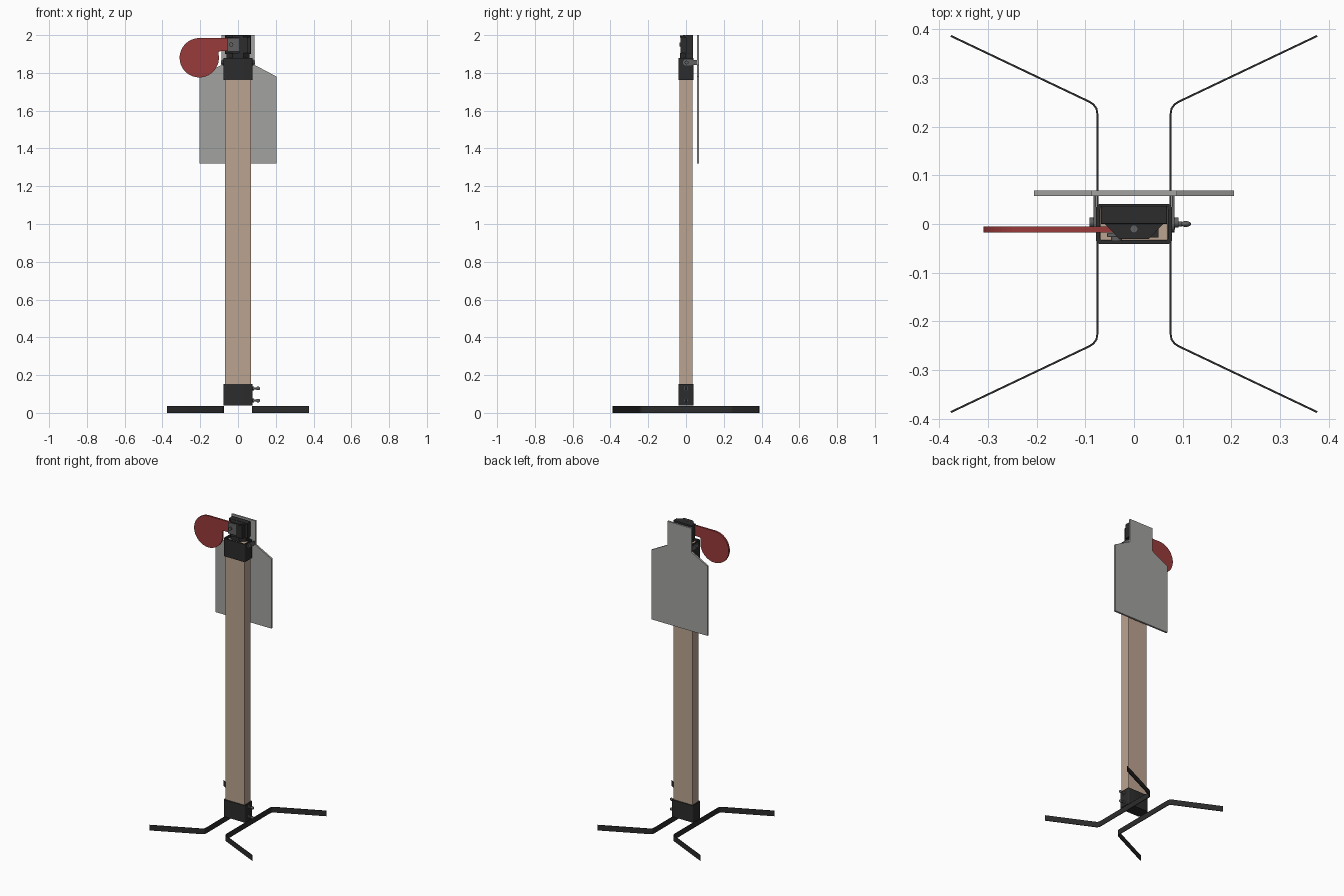
import bpy, bmesh, math
from mathutils import Vector, Matrix

cube = bpy.data.objects.get("Cube")
if cube:
    bpy.data.objects.remove(cube, do_unlink=True)


def material(name, rgb):
    m = bpy.data.materials.new(name)
    m.use_nodes = True
    m.diffuse_color = (*rgb, 1)
    m.node_tree.nodes["Principled BSDF"].inputs["Base Color"].default_value = (*rgb, 1)
    return m


WOOD = material("tan wood", (0.50, 0.37, 0.28))
BLACK = material("black steel", (0.025, 0.025, 0.025))
GREY = material("plate grey", (0.36, 0.36, 0.35))
DARK = material("hardware grey", (0.12, 0.12, 0.12))
RED = material("paddle red", (0.32, 0.043, 0.043))


def finish(name, bm, mat, bevel=0, smooth=False):
    bmesh.ops.recalc_face_normals(bm, faces=bm.faces)
    mesh = bpy.data.meshes.new(name)
    bm.to_mesh(mesh)
    bm.free()
    mesh.materials.append(mat)
    ob = bpy.data.objects.new(name, mesh)
    bpy.context.collection.objects.link(ob)
    if bevel:
        mod = ob.modifiers.new("Bevel", "BEVEL")
        mod.width, mod.segments = bevel, 2
    if smooth:
        bpy.ops.object.select_all(action="DESELECT")
        ob.select_set(True)
        bpy.context.view_layer.objects.active = ob
        bpy.ops.object.shade_smooth_by_angle(angle=math.radians(35))
    return ob


def box(name, lo, hi, mat, bevel=0):
    lo, hi = Vector(lo), Vector(hi)
    bm = bmesh.new()
    bmesh.ops.create_cube(bm, size=1, matrix=Matrix.Translation((lo + hi) / 2) @ Matrix.Diagonal((*(hi - lo), 1)))
    return finish(name, bm, mat, bevel)


def prism(name, points, axis, start, end, mat, smooth=False):
    """Extrude an outline along x, y or z."""
    place = {"x": lambda a, b, d: (d, a, b), "y": lambda a, b, d: (a, d, b),
             "z": lambda a, b, d: (a, b, d)}[axis]
    bm = bmesh.new()
    face = bm.faces.new([bm.verts.new(place(a, b, start)) for a, b in points])
    moved = bmesh.ops.extrude_face_region(bm, geom=[face])["geom"]
    bmesh.ops.translate(bm, vec=place(0, 0, end - start),
                        verts=[v for v in moved if isinstance(v, bmesh.types.BMVert)])
    return finish(name, bm, mat, smooth=smooth)


def arc(cx, cy, r, a0, a1, n):
    angles = [math.radians(a0 + (a1 - a0) * i / n) for i in range(n + 1)]
    return [(cx + r * math.cos(a), cy + r * math.sin(a)) for a in angles]


def disc(name, axis, a, b, r, start, end, mat):
    return prism(name, arc(a, b, r, 0, 345, 23), axis, start, end, mat, True)


def rounded(w, d, r):
    pts = []
    for i, (sx, sy) in enumerate([(1, 1), (-1, 1), (-1, -1), (1, -1)]):
        pts += arc(sx * (w - r), sy * (d - r), r, 90 * i, 90 * i + 90, 4)
    return pts


def sleeve(name, z0, z1):
    """Hollow rectangular steel tube around the post."""
    bm = bmesh.new()
    rings = [[bm.verts.new((x, y, z)) for x, y in rounded(w, d, r)]
             for w, d, r, z in [(0.078, 0.041, 0.009, z0), (0.078, 0.041, 0.009, z1),
                                (0.070, 0.033, 0.004, z1), (0.070, 0.033, 0.004, z0)]]
    n = len(rings[0])
    for k in range(4):
        a, b = rings[k], rings[(k + 1) % 4]
        for i in range(n):
            j = (i + 1) % n
            bm.faces.new((a[i], a[j], b[j], b[i]))
    return finish(name, bm, BLACK, smooth=True)


# Post and its two sleeves
box("post", (-0.07, -0.034, 0.045), (0.07, 0.034, 1.865), WOOD, 0.003)
sleeve("base_sleeve", 0.04, 0.152)
sleeve("top_sleeve", 1.762, 1.88)
box("base_floor", (-0.07, -0.034, 0.04), (0.07, 0.034, 0.044), BLACK)

# Bent strip legs
for side, sx in (("left", 1), ("right", -1)):
    bend = [(0.075, 0.225), (0.077, 0.237), (0.083, 0.245), (0.092, 0.251), (0.376, 0.386)]
    path = [(x, -y) for x, y in reversed(bend)] + bend
    outline = []
    for off in (0.002, -0.002):
        row = []
        for i, p in enumerate(path):
            t = Vector(path[min(i + 1, len(path) - 1)]) - Vector(path[max(i - 1, 0)])
            nrm = Vector((t.y, -t.x)).normalized()
            row.append((sx * (p[0] + nrm.x * off), p[1] + nrm.y * off))
        outline += row if off > 0 else row[::-1]
    prism(side + "_leg_strip", outline, "z", 0, 0.036, BLACK, True)

# Wing screws on the base sleeve
for label, z in (("lower", 0.065), ("upper", 0.13)):
    disc(label + "_screw_nut", "x", 0, z, 0.011, 0.076, 0.084, DARK)
    disc(label + "_screw_shaft", "x", 0, z, 0.005, 0.084, 0.098, DARK)
    bm = bmesh.new()
    bmesh.ops.create_uvsphere(bm, u_segments=16, v_segments=8, radius=1,
                              matrix=Matrix.Translation((0.106, 0, z)) @ Matrix.Diagonal((0.011, 0.006, 0.010, 1)))
    finish(label + "_screw_wing", bm, DARK, smooth=True)

# Back target plate
half = [(0.205, 1.32), (0.205, 1.78), (0.088, 1.842), (0.088, 2.0)]
prism("target_plate", half + [(-x, z) for x, z in reversed(half)], "y", 0.057, 0.069, GREY)

# Side hooks holding the plate
for side, sx in (("left", 1), ("right", -1)):
    hook = arc(0, 1.855, 0.017, 90, 270, 10) + [(0.057, 1.843), (0.057, 1.867)]
    prism(side + "_hook", hook, "x", sx * 0.078, sx * 0.083, DARK)
    disc(side + "_hook_bolt", "x", 0.003, 1.855, 0.010, sx * 0.083, sx * 0.091, DARK)

# Head bracket
wedge = [(-0.06, 0.036), (0.06, 0.036), (0.06, 0.0), (0.03, -0.031), (-0.03, -0.031), (-0.06, 0.0)]
prism("head_base", wedge, "z", 1.88, 1.905, BLACK)
box("head_housing", (-0.068, 0, 1.90), (0.068, 0.037, 2.0), BLACK, 0.002)
prism("head_top", wedge, "z", 1.988, 1.998, BLACK)
box("head_front", (0.005, -0.028, 1.905), (0.05, 0, 1.99), BLACK)
box("clamp_plate", (-0.055, -0.027, 1.912), (0.008, -0.018, 1.985), DARK, 0.002)
disc("clamp_bolt", "y", -0.036, 1.95, 0.011, -0.035, -0.027, DARK)
disc("head_bolt", "z", 0, -0.01, 0.007, 1.998, 2.0, DARK)

# Red signal paddle with its arm
paddle = arc(-0.205, 1.88, 0.104, 90, 375, 44)
paddle += [(-0.101, 1.912), (-0.092, 1.915), (-0.01, 1.915), (-0.01, 1.984)]
prism("signal_paddle", paddle, "y", -0.017, -0.005, RED)
